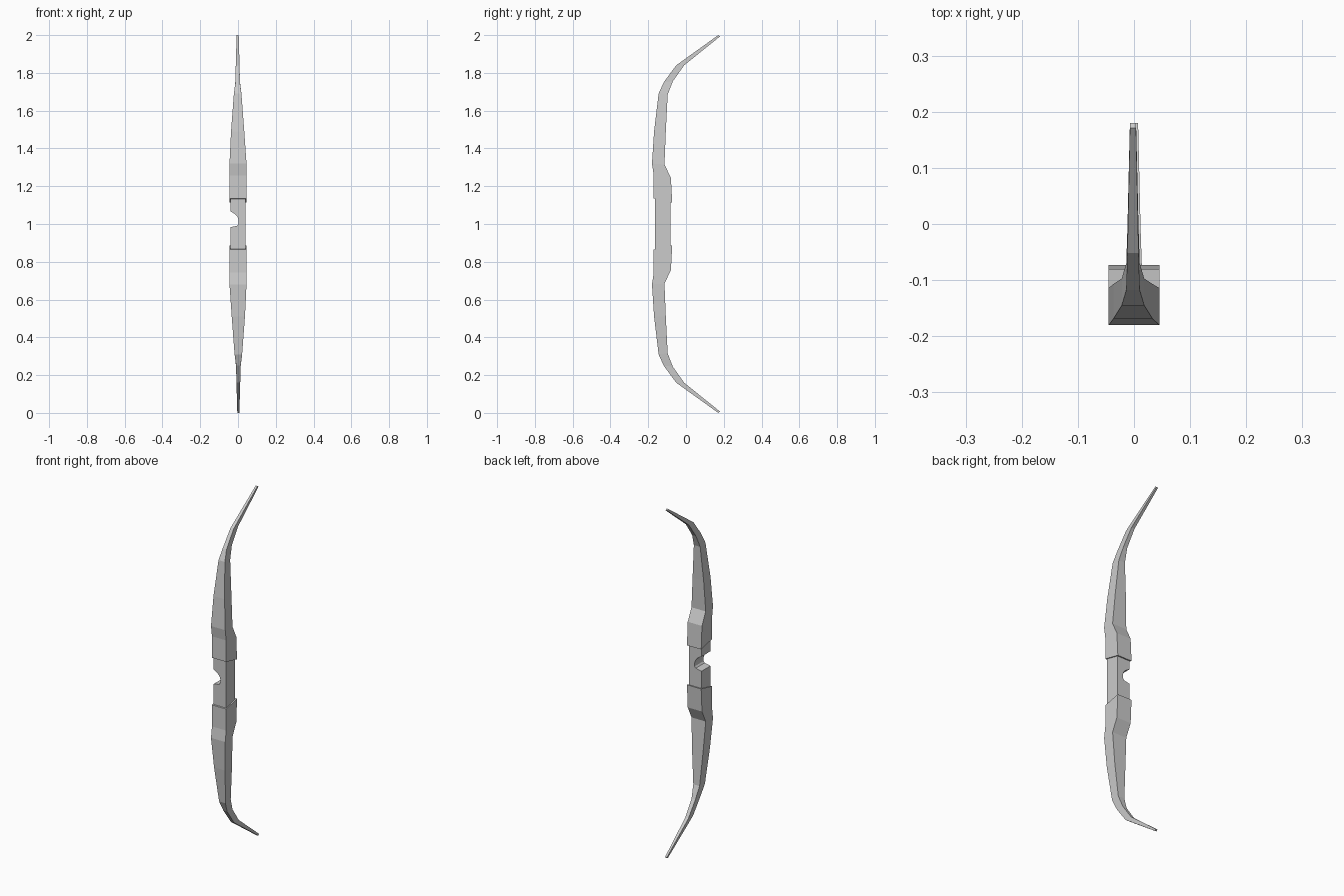
import bpy

if "Cube" in bpy.data.objects:
    bpy.data.objects.remove(bpy.data.objects["Cube"])

# section: (front y, front z, back y, back z, half width), z measured from the mid-height
SECTIONS = [
    (-0.171, 0.135, -0.073, 0.113, 0.045),
    (-0.171, 0.258, -0.080, 0.245, 0.045),
    (-0.180, 0.320, -0.114, 0.315, 0.045),
    (-0.169, 0.490, -0.107, 0.490, 0.035),
    (-0.145, 0.690, -0.097, 0.685, 0.020),
    (-0.118, 0.750, -0.070, 0.755, 0.012),
    (-0.052, 0.840, -0.010, 0.840, 0.010),
    (0.171, 1.000, 0.180, 0.993, 0.0055),
]


def make(name, verts, faces):
    mesh = bpy.data.meshes.new(name)
    mesh.from_pydata(verts, [], faces)
    obj = bpy.data.objects.new(name, mesh)
    bpy.context.collection.objects.link(obj)
    # consistent outward normals
    import bmesh
    bm = bmesh.new()
    bm.from_mesh(mesh)
    bmesh.ops.recalc_face_normals(bm, faces=bm.faces)
    bm.to_mesh(mesh)
    bm.free()
    return obj


def bridge(rings, n):
    """Quads between successive rings plus both end caps."""
    faces = [(r * n + i, r * n + (i + 1) % n, (r + 1) * n + (i + 1) % n, (r + 1) * n + i)
             for r in range(rings - 1) for i in range(n)]
    last = (rings - 1) * n
    return faces + [tuple(range(n)), tuple(range(last, last + n))]


def limb(name, side):
    """Tapered four-sided limb; side is +1 for the upper one, -1 for the lower."""
    verts = []
    for fy, fz, by, bz, w in SECTIONS:
        cx = -0.0018 * side if w < 0.04 else 0
        verts += [(cx - w, fy, 1 + side * fz), (cx + w, fy, 1 + side * fz),
                  (cx + w, by, 1 + side * bz), (cx - w, by, 1 + side * bz)]
    return make(name, verts, bridge(len(SECTIONS), 4))


# Upper and lower limbs
limb("upper_limb", 1)
limb("lower_limb", -1)

# Grip with the arrow shelf cut into its left side
profile = [(-0.040, 0.86), (0.039, 0.86), (0.039, 1.14), (-0.040, 1.14),
           (-0.040, 1.067), (-0.016, 1.053), (-0.002, 1.037), (0.004, 1.018),
           (0.003, 1.000), (-0.004, 0.991), (-0.040, 0.983)]
verts = [(x, y, z) for y in (-0.164, -0.083) for x, z in profile]
make("grip", verts, bridge(2, len(profile)))
